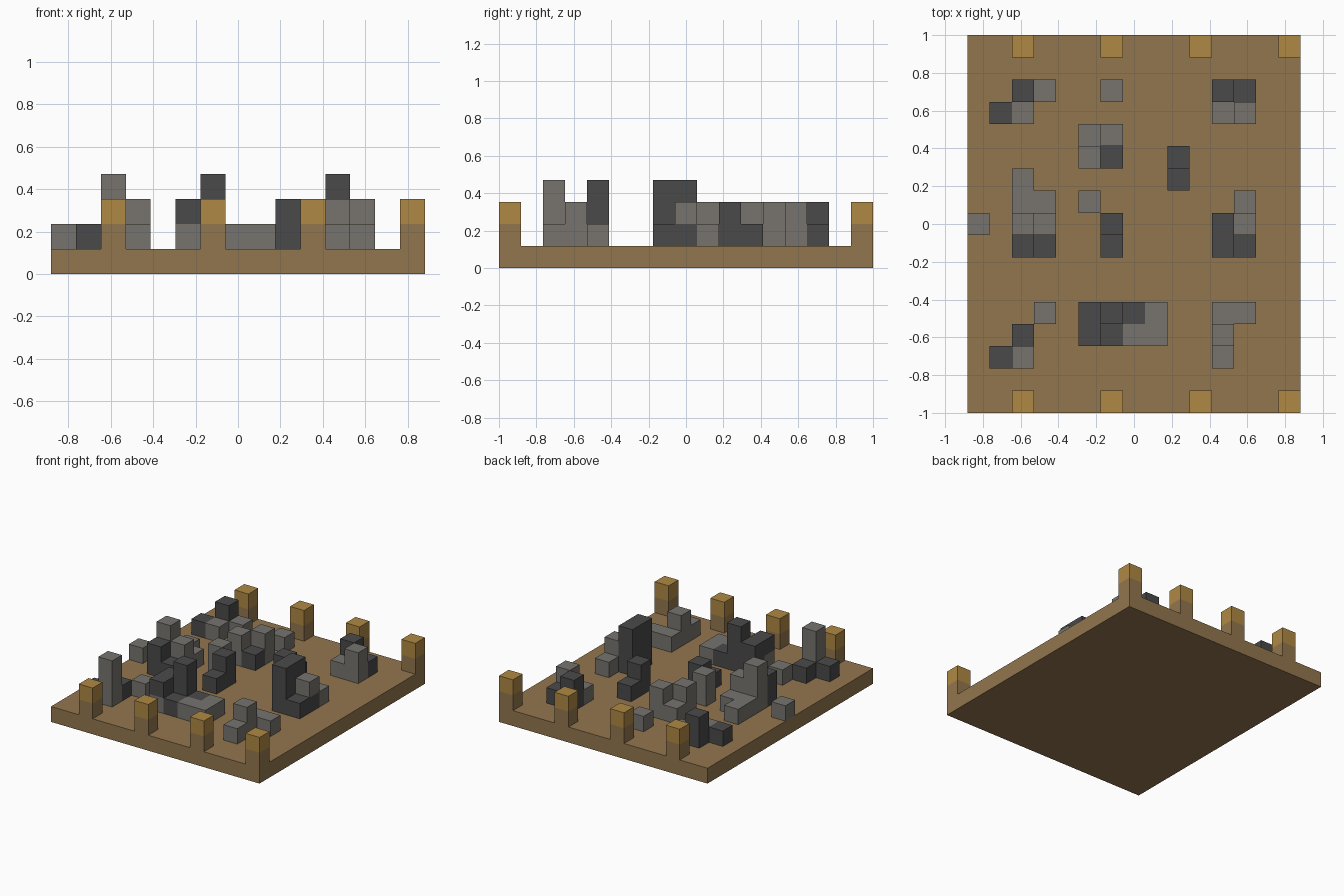
import bpy, bmesh
from mathutils import Vector

if "Cube" in bpy.data.objects:
    bpy.data.objects.remove(bpy.data.objects["Cube"], do_unlink=True)

U = 2 / 17            # one block
COLS, ROWS = 15, 17   # board size in blocks


def material(name, rgb):
    m = bpy.data.materials.new(name)
    m.use_nodes = True
    m.diffuse_color = (*rgb, 1)
    m.node_tree.nodes["Principled BSDF"].inputs["Base Color"].default_value = (*rgb, 1)
    return m


MATS = {
    "b": material("brown_ground", (0.29, 0.182, 0.076)),
    "y": material("golden_cap", (0.43, 0.246, 0.056)),
    "g": material("grey_stone", (0.184, 0.174, 0.156)),
    "d": material("dark_stone", (0.068, 0.068, 0.068)),
}
KEYS = list(MATS)
AXES = [Vector(a) for a in ((1, 0, 0), (0, 1, 0), (0, 0, 1))]


def build_blocks(name, blocks):
    """Skin a set of coloured blocks {(i, j, k): key}, leaving out hidden faces."""
    bm = bmesh.new()
    for cell, key in blocks.items():
        centre = Vector(cell) + Vector((0.5, 0.5, 0.5))
        for n, axis in enumerate(AXES):
            for sign in (1, -1):
                normal = axis * sign
                if tuple(int(c) for c in Vector(cell) + normal) in blocks:
                    continue
                s, t = AXES[(n + 1) % 3] / 2, AXES[(n + 2) % 3] / 2 * sign
                mid = centre + normal / 2
                ring = (mid - s - t, mid + s - t, mid + s + t, mid - s + t)
                face = bm.faces.new([bm.verts.new(p) for p in ring])
                face.material_index = KEYS.index(key)
    bmesh.ops.remove_doubles(bm, verts=bm.verts, dist=0.001)
    bmesh.ops.translate(bm, verts=bm.verts, vec=(-COLS / 2, -ROWS / 2, 0))
    bmesh.ops.scale(bm, verts=bm.verts, vec=(U, U, U))
    mesh = bpy.data.meshes.new(name)
    bm.to_mesh(mesh)
    bm.free()
    for m in MATS.values():
        mesh.materials.append(m)
    obj = bpy.data.objects.new(name, mesh)
    bpy.context.collection.objects.link(obj)
    return obj


# Ground slab
bpy.ops.mesh.primitive_cube_add(size=1, location=(0, 0, U / 2))
slab = bpy.context.object
slab.name = "ground_slab"
slab.scale = (COLS * U, ROWS * U, U)
slab.data.materials.append(MATS["b"])

# Fence posts along the front and back edges
for side, j in (("front", 0), ("back", ROWS - 1)):
    for n, i in enumerate(range(2, COLS, 4)):
        build_blocks(f"{side}_post_{n + 1}", {(i, j, 1): "b", (i, j, 2): "y"})

# Ruined stones: row -> "column:stack", each stack listed from the ground up
RUINS = {
    2: "1:d 2:ggg 11:g",
    3: "2:d 5:gd 6:d 7:g 8:g 11:gg",
    4: "3:g 5:dd 6:ddd 7:d 8:g 11:g 12:g",
    7: "2:dd 3:d 6:d 11:ddd 12:d",
    8: "0:g 2:ggg 3:gg 6:dd 11:ddd 12:dg",
    9: "2:g 3:g 5:gg 12:g",
    10: "2:g 9:dd",
    11: "5:gg 6:d 9:d",
    12: "5:g 6:gg",
    13: "1:d 2:g 11:g 12:gg",
    14: "2:dd 3:g 6:g 11:dd 12:d",
}
stones = {}
for j, row in RUINS.items():
    for token in row.split():
        i, stack = token.split(":")
        for k, key in enumerate(stack):
            stones[(int(i), j, k + 1)] = key
build_blocks("ruined_stones", stones)
